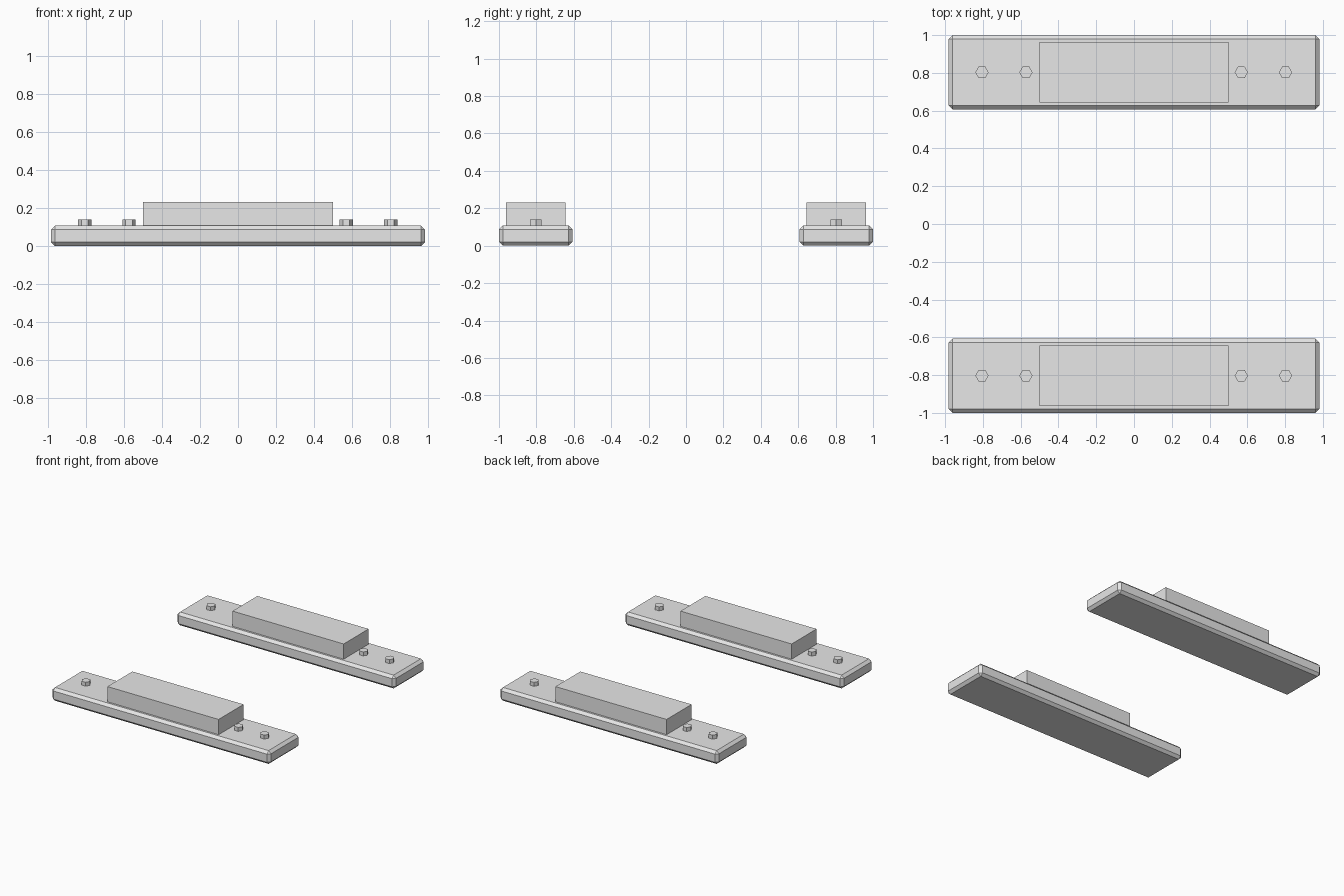
import bpy, bmesh, math
from mathutils import Matrix

if "Cube" in bpy.data.objects:
    bpy.data.objects.remove(bpy.data.objects["Cube"])

grey = bpy.data.materials.new("light_grey")
grey.diffuse_color = (0.8, 0.8, 0.8, 1)
grey.use_nodes = True
grey.node_tree.nodes["Principled BSDF"].inputs["Base Color"].default_value = grey.diffuse_color


def finish(bm, name):
    mesh = bpy.data.meshes.new(name)
    bm.to_mesh(mesh)
    bm.free()
    mesh.materials.append(grey)
    obj = bpy.data.objects.new(name, mesh)
    bpy.context.collection.objects.link(obj)


def box(name, size, center, chamfer=0):
    bm = bmesh.new()
    bmesh.ops.create_cube(bm, size=1)
    bmesh.ops.scale(bm, vec=size, verts=bm.verts)
    bmesh.ops.translate(bm, vec=center, verts=bm.verts)
    if chamfer:
        bmesh.ops.bevel(bm, geom=bm.edges[:], offset=chamfer, segments=1,
                        profile=0.5, affect='EDGES')
    finish(bm, name)


def bolt(name, x, y):
    # hexagonal head with corners pointing along x
    bm = bmesh.new()
    bmesh.ops.create_cone(bm, cap_ends=True, segments=6, radius1=0.035,
                          radius2=0.035, depth=0.04,
                          matrix=Matrix.Translation((x, y, 0.12))
                          @ Matrix.Rotation(math.pi / 6, 4, 'Z'))
    # align a corner with the x axis
    v = max(bm.verts, key=lambda p: p.co.x)
    if abs(v.co.y - y) > 0.005:
        bmesh.ops.rotate(bm, cent=(x, y, 0), verts=bm.verts,
                         matrix=Matrix.Rotation(math.pi / 6, 3, 'Z'))
    finish(bm, name)


# two identical bars, front and back
for side, y in (("front", -0.803), ("back", 0.803)):
    box(side + "_base_plate", (1.963, 0.394, 0.108), (0, y, 0.054), 0.021)
    box(side + "_raised_block", (1.0, 0.32, 0.13), (0, y, 0.167))
    for i, x in enumerate((-0.805, -0.572, 0.568, 0.802)):
        bolt(f"{side}_bolt_{i + 1}", x, y)
